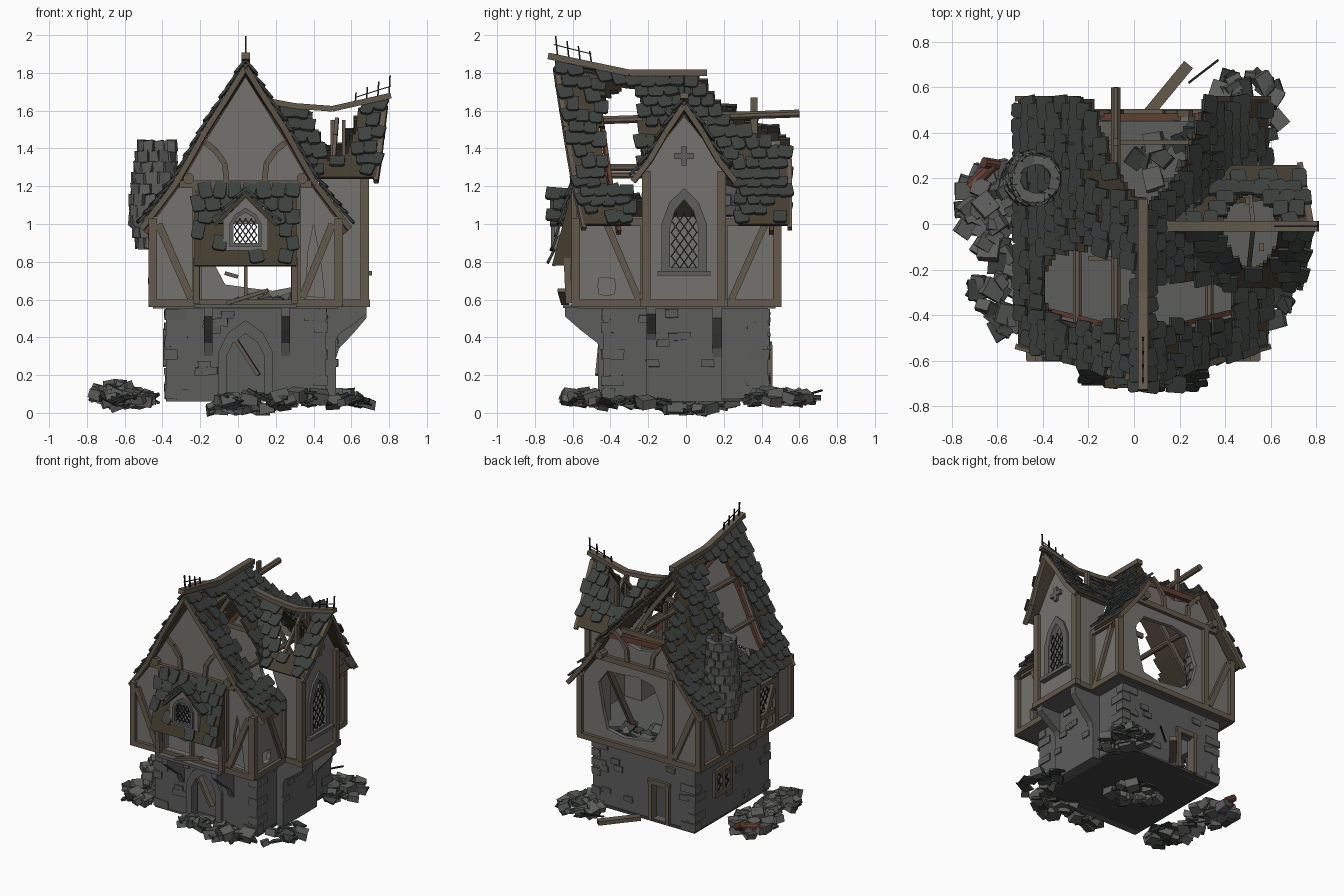
import bpy, bmesh, math, random
from mathutils import Vector as V, Matrix as M, Euler

if "Cube" in bpy.data.objects:
    bpy.data.objects.remove(bpy.data.objects["Cube"])
random.seed(7)
R = random.uniform
MATS = {'stone': (.11, .11, .108), 'plaster': (.175, .17, .158), 'wood': (.125, .1, .07), 'tile': (.046, .053, .048),
        'board': (.06, .047, .03), 'rust': (.12, .05, .03), 'iron': (.02, .02, .022), 'dark': (.05, .05, .05)}
mats = {}
for k, c in MATS.items():
    mats[k] = bpy.data.materials.new(k)
    mats[k].diffuse_color = (*c, 1)
parts = {}

def B(name, mat='wood'):
    return parts.setdefault(name, (bmesh.new(), mat))[0]

def prism(bm, pts, vec):
    a = [bm.verts.new(V(p)) for p in pts]
    b = [bm.verts.new(V(p) + V(vec)) for p in pts]
    n = len(a)
    bm.faces.new(a[::-1]); bm.faces.new(b)
    for i in range(n):
        bm.faces.new((a[i], a[(i+1) % n], b[(i+1) % n], b[i]))

def beam(bm, a, b, w=.035, h=.035, n=4):
    a, b = V(a), V(b)
    d = (b - a).normalized()
    s = d.cross(V((0, 0, 1))) if abs(d.z) < .98 else V((1, 0, 0))
    s.normalize()
    t = s.cross(d)
    k = .7071 if n == 4 else .5
    prism(bm, [a + s*w*k*math.cos((i+.5)*math.tau/n) + t*h*k*math.sin((i+.5)*math.tau/n) for i in range(n)], b - a)

def path(bm, pts, w=.035, h=.035):
    for p, q in zip(pts, pts[1:]):
        beam(bm, p, q, w, h)

def box(bm, c, s, rot=(0, 0, 0), jit=0):
    m = M.LocRotScale(V(c), Euler(rot), V(s))
    for v in bmesh.ops.create_cube(bm, size=1, matrix=m)['verts']:
        v.co += V((R(-1, 1), R(-1, 1), R(-1, 1))) * jit

def panel(bm, f, loops, vec):
    """flat wall slab with holes, from 2D loops mapped by f"""
    t = bmesh.new()
    for L in loops:
        vs = [t.verts.new(V(f(*p))) for p in L]
        for i in range(len(vs)):
            t.edges.new((vs[i-1], vs[i]))
    bmesh.ops.triangle_fill(t, use_beauty=True, edges=t.edges[:], normal=V(vec))
    r = bmesh.ops.extrude_face_region(t, geom=t.faces[:])
    bmesh.ops.translate(t, vec=V(vec), verts=[e for e in r['geom'] if isinstance(e, bmesh.types.BMVert)])
    me = bpy.data.meshes.new('tmp')
    t.to_mesh(me); t.free()
    bm.from_mesh(me)
    bpy.data.meshes.remove(me)

def rag(cx, cz, rx, rz, n=14):
    out = []
    for i in range(n):
        a = i*math.tau/n
        k = R(.85, 1)/max(abs(math.cos(a)), abs(math.sin(a)))**.6
        out.append((cx + rx*k*math.cos(a), cz + rz*k*math.sin(a)))
    return out

def arch(cx, z0, w, zs, zt):  # pointed arch outline
    return [(cx-w, z0), (cx+w, z0), (cx+w, zs), (cx+w*.65, zs+(zt-zs)*.6), (cx, zt), (cx-w*.65, zs+(zt-zs)*.6), (cx-w, zs)]

def rect(x0, x1, z0, z1):
    return [(x0, z0), (x1, z0), (x1, z1), (x0, z1)]

def lattice(f, cx, w, z0, z1, step=.045, k=1.4):
    h = z1 - z0
    for s in (1, -1):
        c = -w*k
        while c < h + w*k:
            a, b = max(-w, -c/k), min(w, (h-c)/k)
            if b - a > .01:
                beam(B('window_lattice', 'iron'), f(cx+s*a, z0+c+k*a), f(cx+s*b, z0+c+k*b), .006, .006)
            c += step*k

def interp(t, xs, ys):
    for i in range(len(xs)-1):
        if t <= xs[i+1] or i == len(xs)-2:
            return ys[i] + (ys[i+1]-ys[i])*(t-xs[i])/(xs[i+1]-xs[i])

# roof surfaces: u runs eave to ridge, v along the ridge
CX, WY = .04, -.01
U = (0, .35, .65, 1)
def main(s):
    def S(u, v):
        y = (-.54 - .15*u) * (1-v) + .55*v
        return V((CX + s*interp(u, U, (.55, .36, .21, 0)), y, interp(u, U, (1, 1.24, 1.49, 1.77)) + max(0, (-.3-y)/.43)*.09*u*u))
    return S
def wing(s):
    def S(u, v):
        x = .14*(1-v) + (.73 + .05*u)*v
        return V((x, WY + s*interp(u, U, (.27, .18, .1, 0)), interp(u, U, (1.25, 1.34, 1.46, 1.58)) + u*interp(x, (.1, .5, .81), (.05, 0, .08))))
    return S
main_z = lambda x: interp(abs(x-CX), (0, .21, .36, .55), (1.77, 1.49, 1.24, 1))
wing_z = lambda y: interp(abs(y-WY), (0, .1, .18, .28), (1.6, 1.46, 1.34, 1.24))
def main_hole(p):
    x, y = p.x - .06, p.y
    if abs(x) < .25 and y > .1 + 6.5*x*x: return True
    if x < 0 and ((p.x+.2)/.2)**2 + ((y+.28)/.17)**4 < 1: return True
    if x > 0 and ((p.x-.24)/.2)**4 + ((y+.345)/.1)**4 < 1: return True
    return p.x > .15 and abs(y-WY) < .28 and p.z < wing_z(y) - .02
def wing_hole(p):
    return ((p.x-.51)/.12)**2 + ((p.y+.03)/.17)**2 < 1 or p.z < main_z(p.x) - .03

def shingle(name, S, rows, cols, hole=lambda p: False, drop=.12, nu=36, nv=40):
    bm, vs = bmesh.new(), {}
    def vert(i, j):
        if (i, j) not in vs: vs[i, j] = bm.verts.new(S(i/nu, j/nv))
        return vs[i, j]
    for i in range(nu):
        for j in range(nv):
            if not hole(S((i+.5)/nu, (j+.5)/nv)):
                bm.faces.new((vert(i, j), vert(i+1, j), vert(i+1, j+1), vert(i, j+1)))
    bmesh.ops.recalc_face_normals(bm, faces=bm.faces[:])
    bmesh.ops.solidify(bm, geom=bm.faces[:], thickness=.018)
    parts[name + '_boards'] = (bm, 'board')
    tb, e = B(name + '_tiles', 'tile'), .01
    for i in range(rows):
        for j in range(cols):
            u, v = (i+.6)/rows, min(.98, max(.02, (j + .5 + (.25 if i % 2 else -.25))/cols))
            p = S(u, v)
            if hole(p) or random.random() < (drop*3 if i < 2 else drop): continue
            t = (S(u+e, v) - S(u-e, v)).normalized()
            n = t.cross(S(u, v+e) - S(u, v-e)).normalized()
            if n.z < 0: n = -n
            t = (t - n*R(.08, .26)).normalized()  # lift the lower edge
            n = (n - t*n.dot(t)).normalized()
            s = t.cross(n)
            k = R(-.2, .2)
            t, s = t + s*k, s - t*k
            w, h = R(.031, .041), R(.038, .05)
            prism(tb, [p + n*.01 + s*a*w + t*b*h for a, b in ((-1, 1), (1, 1), (1, -.7), (.7, -1), (-.7, -1), (-1, -.7))], n*.014)

for s, side in ((-1, 'left'), (1, 'right')):
    shingle('main_roof_' + side, main(s), 15, 16, main_hole)
    shingle('wing_roof_' + side, wing(s), 6, 9, wing_hole, .2)
    for S, v, nm in ((main(s), 0, 'front'), (main(s), 1, 'back'), (wing(s), 1, 'wing')):
        top = 6 if nm != 'back' else 3
        path(B('barge_boards'), [S(i/6, v) - V((0, 0, .025)) for i in range(top+1)], .025, .03)
    # exposed rafters
    for v, m in ((.17, 'rust'), (.6, 'wood'), (.91, 'rust')):
        top = 6 if v < .9 else 3
        path(B('rafters_' + m, m), [main(s)(i/6, v) - V((s*.02, 0, .045)) for i in range(top+1)], .022, .03)
    path(B('rafters_wood'), [wing(s)(i/4, .6) - V((0, 0, .03)) for i in range(1, 5)], .02, .025)
    # porch dormer roof slopes
    shingle('dormer_roof_' + side, lambda u, v, s=s: V((CX + s*.17*(1-u), -.72 + .14*v, 1.0 + .17*u)), 3, 2, nu=4, nv=4, drop=.05)

# porch lean-to roof under the dormer
shingle('porch_roof', lambda u, v: V((-.23 + .54*v, -.71 + .11*u, .78 + .42*u)), 6, 7, lambda p: abs(p.x-CX) < .11 and .86 < p.z < 1.1, .15, 20, 20)
for x in (-.23, .29):
    prism(B('porch_cheeks', 'board'), [(x, -.58, 1.2), (x, -.58, .78), (x, -.7, .78)], (.02, 0, 0))
    beam(B('porch_posts'), (x+.01, -.62, .58), (x+.01, -.63, .82), .035)
front = lambda a, z: (a, -.58, z)
dorm = lambda a, z: (a, -.7, z)
panel(B('dormer_front', 'plaster'), dorm, [[(CX-.12, .86), (CX+.12, .86), (CX+.12, 1.02), (CX, 1.14), (CX-.12, 1.02)], arch(CX, .9, .065, 1.0, 1.06)], (0, .03, 0))
panel(B('dormer_frame', 'stone'), lambda a, z: (a, -.715, z), [arch(CX, .88, .085, 1.0, 1.085), arch(CX, .9, .065, 1.0, 1.06)], (0, .03, 0))
lattice(dorm, CX, .06, .9, 1.03, .03)

# ridge beams and iron cresting
path(B('main_ridge'), [(CX, -.73, 1.89), (CX, -.3, 1.8), (CX, .11, 1.8)], .045, .035)
path(B('wing_ridge'), [(.14, WY, 1.655), (.3, WY, 1.625), (.5, WY, 1.61), (.81, WY, 1.68)], .045, .03)
iron = B('ridge_cresting', 'iron')
for i in range(4):
    y, z = -.5 - i*.06, 1.85 + i*.013
    beam(iron, (CX, y, z), (CX, y-.01, z+.065+.014*i), .008, .008)
    x, z = .62 + i*.06, 1.63 + i*.018
    beam(iron, (x, WY, z), (x+.005, WY, z+.065+.012*i), .008, .008)
beam(iron, (CX, -.5, 1.9), (CX, -.7, 1.95), .005, .005)
beam(iron, (.62, WY, 1.67), (.81, WY, 1.73), .005, .005)

# stone ground floor
st = B('ground_floor_walls', 'stone')
x0, x1, y0, y1 = -.38, .465, -.44, .435
panel(st, lambda a, z: (a, y0, z), [rect(x0, x1, .06, .56), arch(CX, .08, .1, .3, .42)], (0, .05, 0))
panel(st, lambda a, z: (a, y1, z), [rect(x0, x1, .06, .56), rect(-.15, -.03, .08, .34)], (0, -.05, 0))
panel(st, lambda a, z: (x0, a, z), [rect(y0, y1, .06, .56), rect(.04, .2, .27, .42)], (.05, 0, 0))
panel(st, lambda a, z: (x1, a, z), [rect(y0, y1, .06, .56)], (-.05, 0, 0))
box(st, (.48, WY, .31), (.08, .4, .5))
box(st, (CX, -.36, .26), (.3, .02, .4))
box(B('ground_slab', 'dark'), (.045, 0, .07), (.85, .88, .02))
panel(B('door_arch', 'stone'), lambda a, z: (a, y0-.025, z), [arch(CX, .07, .145, .32, .49), arch(CX, .075, .1, .3, .42)], (0, .05, 0))
beam(B('door_plank'), (-.02, -.44, .4), (.11, -.46, .2), .04, .02)
for a, b in (((-.16, .07), (-.16, .36)), ((-.02, .07), (-.02, .36)), ((-.18, .36), (0, .36))):
    beam(B('back_door_frame'), (a[0], .44, a[1]), (b[0], .44, b[1]), .03)
left_low = lambda a, z: (x0-.005, a, z)
for a, b in (((.03, .26), (.21, .26)), ((.03, .43), (.21, .43)), ((.03, .25), (.03, .44)), ((.21, .25), (.21, .44)), ((.12, .26), (.12, .43))):
    beam(B('left_window_frame'), left_low(*a), left_low(*b), .025)
lattice(left_low, .12, .08, .27, .42)
# corner stones and loose wall blocks
for i in range(7):
    for cx in (x0, x1):
        for cy in (y0, y1):
            if random.random() < .35: continue
            a, b = ((.12, .07), (.07, .12))[i % 2]
            box(B('quoins', 'stone'), (cx - math.copysign(a/2-.007, cx), cy - math.copysign(b/2-.007, cy), .1+i*.07), (a, b, .055), jit=.003)
for i in range(30):
    z, k = R(.12, .53), i % 4
    a = R(-.33, .38)
    c = ((a, y0, z), (a, y1, z), (x0, a, z), (x1 if abs(a) > .2 else .52, a, z))[k]
    box(B('wall_blocks', 'stone'), c, (.07, .02, .04) if k < 2 else (.02, .07, .04), jit=.003)

# jetty brackets
prof = ((0, .56), (1, .56), (1, .51), (.6, .44), (.15, .37), (0, .3))
for x in (-.18, .23):
    prism(B('front_brackets', 'stone'), [(x, y0 - .2*d, z) for d, z in prof], (.045, 0, 0))
for y, k in ((-.21, .75), (.14, 1.15)):
    prism(B('wing_brackets', 'stone'), [(.51 + .17*d, y, .56 - (.56-z)*k) for d, z in prof], (0, .05, 0))
fl = B('upper_floor', 'stone')
box(fl, (.04, -.05, .565), (.98, 1.05, .025))
box(fl, (.6, WY, .565), (.16, .41, .025))
box(fl, (CX, -.6, .565), (.54, .1, .02))

# half-timbered upper walls
pl = B('upper_walls', 'plaster')
gable = [(-.45, .57), (.53, .57), (.53, 1.01), (.39, 1.2), (.24, 1.46), (CX, 1.78), (-.16, 1.46), (-.31, 1.2), (-.45, 1.01)]
panel(pl, front, [gable, rect(-.19, .28, .6, 1.0), [(.36, .62), (.46, .61), (.44, .78), (.4, 1.0), (.37, .85)]], (0, .03, 0))
back = lambda a, z: (a, .48, z)
bg = gable[:4] + [(.3, 1.35), (.24, 1.44), (.16, 1.36), (.05, 1.33), (-.08, 1.36), (-.16, 1.43), (-.31, 1.2), (-.45, 1.01)]
panel(pl, back, [bg, rag(.12, .89, .28, .25)], (0, -.03, 0))
lf = lambda a, z: (-.45, a, z)
panel(pl, lf, [rect(-.58, .48, .57, 1.04), rect(-.36, -.22, .7, .93)], (.03, 0, 0))
panel(pl, lambda a, z: (.53, a, z), [rect(-.58, -.2, .57, 1.04), rag(-.42, .67, .05, .05, 8)], (-.03, 0, 0))
panel(pl, lambda a, z: (.53, a, z), [rect(.18, .48, .57, 1.04)], (-.03, 0, 0))
rt = lambda a, z: (.67, a, z)
lancet = arch(WY, .77, .075, .98, 1.13)
panel(pl, rt, [[(-.22, .57), (.2, .57), (.2, 1.27), (.08, 1.46), (WY, 1.57), (-.1, 1.46), (-.22, 1.27)], lancet], (-.03, 0, 0))
for y in (-.22, .17):
    panel(pl, lambda a, z: (a, y, z), [[(.5, .57), (.67, .57), (.67, 1.27), (.42, 1.27), (.5, 1.03)]], (0, .03, 0))
panel(B('lancet_frame', 'stone'), lambda a, z: (.685, a, z), [arch(WY, .74, .12, 1.0, 1.19), lancet], (-.04, 0, 0))
beam(B('lancet_sill', 'stone'), (.69, -.15, .74), (.69, .13, .74), .04, .025)
lattice(rt, WY, .07, .77, 1.06)
for r in (0, math.pi/2):
    box(B('gable_cross', 'stone'), (.675, WY, 1.36), (.03, .03, .1), (r, 0, 0))
lattice(lf, -.29, .07, .7, .93)

# timber frame: front and back share a layout
tm = B('timber_frame')
for y in (-.585, .485):
    W = lambda a, z: (a, y, z)
    lines = [((-.47, .58), (.55, .58)), ((-.45, .57), (-.45, 1.03)), ((.53, .57), (.53, 1.03)), ((-.22, .58), (-.22, 1.21)),
             ((-.42, 1.0), (-.25, .61)), ((-.31, 1.21), (.39, 1.21))]
    if y < 0: lines += [((.31, .58), (.31, 1.21)), ((.5, 1.0), (.34, .61))]
    for a, b in lines:
        beam(tm, W(*a), W(*b), .04, .04)
    for s in (-1, 1):
        beam(tm, (CX + s*.3, y - .03, 1.24), (CX + s*.3, y + .06, 1.24), .06, .06, 8)
        path(tm, [W(CX + s*d, z) for d, z in ((.1, 1.22), (.11, 1.32), (.16, 1.39), (.21, 1.43))], .03, .03)
for x, L in ((-.455, ((-.58, .48),)), (.535, ((-.58, -.22), (.2, .48)))):
    for a, b in L:
        for z in (.58, 1.01):
            beam(tm, (x, a, z), (x, b, z), .04, .04)
        for y in (a, b, *((-.4, -.18, .15) if x < 0 else ())):
            beam(tm, (x, y, .57), (x, y, 1.03), .04, .04)
        if a < 0: beam(tm, (x, a+.16, 1.0), (x, a+.33, .6), .035, .035)
        if b > 0: beam(tm, (x, b-.06, 1.0), (x, b-.24, .6), .035, .035)
for y in (-.21, .19):
    beam(tm, (.67, y, .56), (.67, y, 1.28), .045, .045)
    beam(tm, (.53, y, .58), (.67, y, .58), .04, .04)
beam(tm, (.68, -.24, .58), (.68, .22, .58), .04, .04)
for h in (.7, .93):
    beam(B('left_upper_window_frame'), (-.465, -.37, h), (-.465, -.21, h), .025)

# roof-space poles, collars, broken railing
ip = B('inner_poles')
beam(ip, (-.08, -.57, 1.545), (-.08, .6, 1.585), .045, .045, 8)
for x, z in ((-.25, 1.3), (.33, 1.26)):
    beam(ip, (x, -.55, z), (x, .2, z), .04, .04, 8)
for y, z in ((-.15, 1.42), (.36, 1.38)):
    beam(ip, (-.2, y, z), (.28, y, z), .02)
for x, y in ((-.08, .36), (.56, -.1), (.5, .1)):
    beam(ip, (x, y, 1.25), (x, y, 1.67 if y > .3 else 1.55), .02)
beam(ip, (.3, .2, .6), (.36, .47, 1.2), .03)
beam(B('back_gable_bricks', 'rust'), (-.16, .47, 1.4), (.3, .47, 1.38), .03, .04)
beam(B('broken_railing'), (-.06, -.64, .58), (.16, -.66, .65), .04, .02)
beam(B('broken_railing'), (CX, -.6, .6), (CX, -.6, .78), .018)
beam(B('broken_railing'), (-.07, -.6, .74), (0, -.6, .72), .03, .02)

# round broken chimney turret on the left slope
for i in range(10):
    z = .9 + .057*i
    r = interp(z, (.9, 1.02, 1.15, 1.45), (.06, .1, .105, .08))
    c = (-.455 + .06*(z-1), .2)
    for k in range(11):
        a = (k + .5*(i % 2))*math.tau/11
        if z > 1.36 and R(0, 1) < .25: continue
        box(B('chimney_turret', 'stone'), (c[0] + r*math.cos(a), c[1] + r*math.sin(a), z), (.04, r*.62, .058), (0, 0, a), .007)

# fallen rubble: stones and slates
def rubble(name, cx, cy, sx, sy, n, top, z0=.03, slate=.5):
    for i in range(n):
        a, r = R(0, math.tau), math.sqrt(R(0, 1))
        x, y, q = cx + sx*r*math.cos(a), cy + sy*r*math.sin(a), R(.045, .09)
        flat = random.random() < slate
        z = z0 + .025 + R(0, top)*(1-r*.7)
        box(B(name + ('_slates' if flat else '_stones'), 'tile' if flat else 'stone'), (x, y, z), (q*1.1, q, .014 if flat else q*.7),
            (R(-.4, .4), R(-.4, .4), R(0, 3)), .005)
rubble('left_rubble', -.63, .06, .14, .2, 55, .11, slate=.25)
rubble('left_front_rubble', -.56, -.3, .13, .18, 32, .07)
rubble('back_right_rubble', .5, .5, .14, .17, 46, .1)
rubble('front_rubble', .2, -.52, .3, .12, 46, .07)
rubble('right_rubble', .6, -.3, .1, .2, 16, .03, slate=.8)
rubble('under_rubble', .02, .02, .16, .16, 18, 0, .0)
rubble('upper_rubble', .2, .28, .2, .14, 22, .02, .565, .7)
beam(B('fallen_beam'), (.05, .47, .08), (.24, .7, .08), .05, .03)
beam(B('fallen_spike', 'iron'), (.24, .62, .09), (.37, .72, .12), .01, .01)
beam(B('clay_pots', 'rust'), (-.72, .16, .1), (-.62, .26, .11), .06, .06, 10)
beam(B('clay_pots', 'rust'), (-.6, .26, .1), (-.66, .27, .14), .05, .05, 10)

for name, (bm, mat) in parts.items():
    bmesh.ops.recalc_face_normals(bm, faces=bm.faces[:])
    me = bpy.data.meshes.new(name)
    bm.to_mesh(me); bm.free()
    me.materials.append(mats[mat])
    bpy.context.collection.objects.link(bpy.data.objects.new(name, me))

for m in bpy.data.materials:
    if m.users and not m.is_grease_pencil:
        m.use_nodes = True
        m.node_tree.nodes["Principled BSDF"].inputs["Base Color"].default_value = m.diffuse_color
